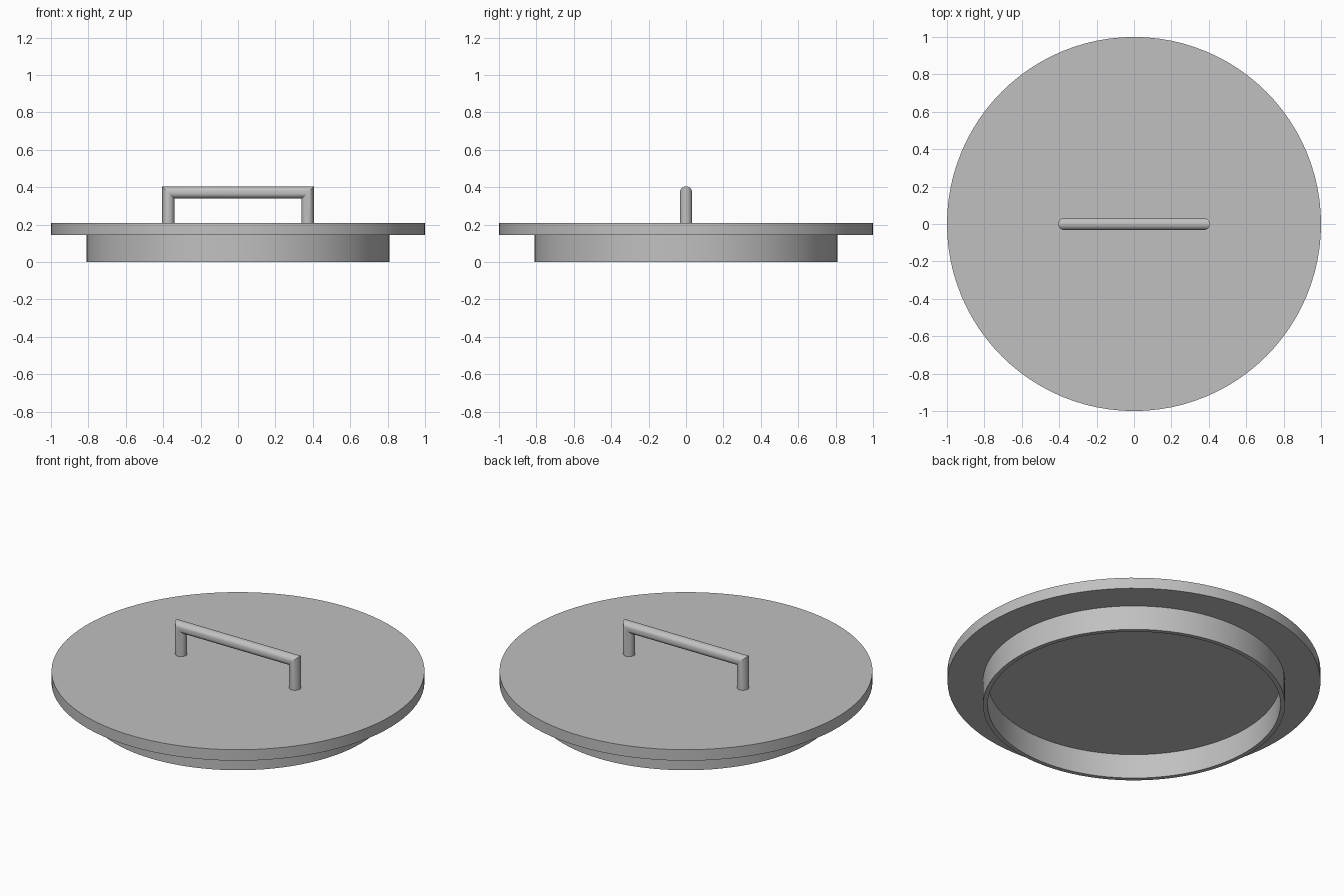
import bpy, bmesh, math

cube = bpy.data.objects.get("Cube")
if cube:
    bpy.data.objects.remove(cube, do_unlink=True)

# Single grey metal colour
GREY = (0.53, 0.53, 0.53, 1)
metal = bpy.data.materials.new("grey metal")
metal.use_nodes = True
metal.diffuse_color = GREY
metal.node_tree.nodes["Principled BSDF"].inputs["Base Color"].default_value = GREY


def finish(name, bm):
    """Turn a bmesh into a shaded, coloured object."""
    bmesh.ops.remove_doubles(bm, verts=bm.verts, dist=1e-5)
    bmesh.ops.recalc_face_normals(bm, faces=bm.faces)
    mesh = bpy.data.meshes.new(name)
    bm.to_mesh(mesh)
    bm.free()
    mesh.materials.append(metal)
    obj = bpy.data.objects.new(name, mesh)
    bpy.context.collection.objects.link(obj)
    bpy.ops.object.select_all(action="DESELECT")
    obj.select_set(True)
    bpy.context.view_layer.objects.active = obj
    bpy.ops.object.shade_smooth_by_angle(angle=math.radians(30))
    return obj


# Lid: flat plate with a thin locating rim underneath, turned from one profile
TOP, UNDER = 0.21, 0.145
RIM_OUT, RIM_IN = 0.81, 0.785
profile = [(0, TOP), (1, TOP), (1, UNDER), (RIM_OUT, UNDER), (RIM_OUT, 0),
           (RIM_IN, 0), (RIM_IN, UNDER), (0, UNDER)]
bm = bmesh.new()
verts = [bm.verts.new((r, 0, z)) for r, z in profile]
edges = [bm.edges.new(pair) for pair in zip(verts, verts[1:])]
bmesh.ops.spin(bm, geom=verts + edges, cent=(0, 0, 0), axis=(0, 0, 1),
               angle=math.tau, steps=96, use_merge=True)
finish("lid", bm)

# Handle: round bar with two posts and mitred corners
RADIUS, SIDES = 0.0325, 24
POST_X, BAR_Z = 0.3725, 0.3725
bm = bmesh.new()


def handle_ring(side, mitred):
    ring = []
    for i in range(SIDES):
        a = math.tau * i / SIDES
        out = RADIUS * math.cos(a)
        z = BAR_Z + out if mitred else TOP
        ring.append(bm.verts.new((side * (POST_X + out), RADIUS * math.sin(a), z)))
    return ring


rings = [handle_ring(-1, False), handle_ring(-1, True),
         handle_ring(1, True), handle_ring(1, False)]
for a, b in zip(rings, rings[1:]):
    for i in range(SIDES):
        j = (i + 1) % SIDES
        bm.faces.new((a[i], a[j], b[j], b[i]))
for end in (rings[0], rings[-1]):
    bm.faces.new(end)
finish("handle", bm)
